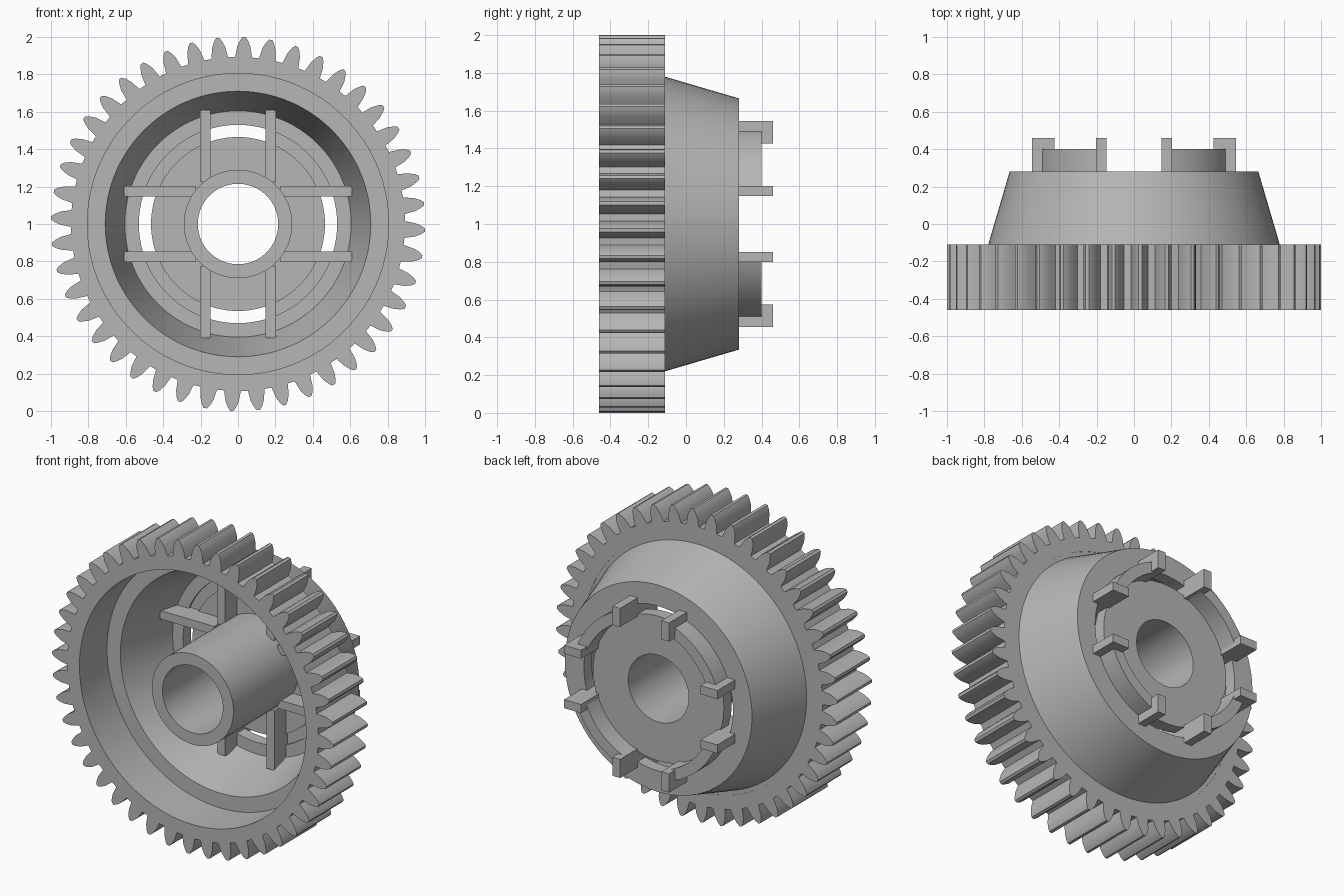
import bpy
import bmesh
from math import sin, cos, radians, pi, tau

cube = bpy.data.objects.get("Cube")
if cube:
    bpy.data.objects.remove(cube, do_unlink=True)

grey = bpy.data.materials.new("plain grey")
grey.use_nodes = True
grey.diffuse_color = (0.47, 0.47, 0.47, 1)
grey.node_tree.nodes["Principled BSDF"].inputs["Base Color"].default_value = grey.diffuse_color


def polar(r, y, a):
    """Point at radius r and clockwise angle a around the wheel axis."""
    return (r * sin(a), y, 1 + r * cos(a))


def finish(bm, name):
    bmesh.ops.recalc_face_normals(bm, faces=bm.faces)
    mesh = bpy.data.meshes.new(name)
    bm.to_mesh(mesh)
    bm.free()
    mesh.materials.append(grey)
    obj = bpy.data.objects.new(name, mesh)
    bpy.context.collection.objects.link(obj)
    bpy.ops.object.select_all(action="DESELECT")
    obj.select_set(True)
    bpy.context.view_layer.objects.active = obj
    bpy.ops.object.shade_smooth_by_angle(angle=radians(30))
    return obj


def skin(name, sections, closed=True):
    """Join a row of matching closed cross-sections into a solid."""
    bm = bmesh.new()
    rows = [[bm.verts.new(p) for p in s] for s in sections]
    pairs = list(zip(rows, rows[1:]))
    if closed:
        pairs.append((rows[-1], rows[0]))
    else:
        bm.faces.new(rows[0])
        bm.faces.new(rows[-1])
    for a, b in pairs:
        for i in range(len(a)):
            j = (i + 1) % len(a)
            bm.faces.new((a[i], a[j], b[j], b[i]))
    return finish(bm, name)


def lathe(name, profile, start=0, sweep=tau, steps=88):
    full = sweep == tau
    count = steps if full else steps + 1
    angles = [start + sweep * i / steps for i in range(count)]
    return skin(name, [[polar(r, y, a) for r, y in profile] for a in angles], full)


def box(name, low, high, turn):
    """Box given in axis offset, depth and radius, turned around the axis."""
    bm = bmesh.new()
    bmesh.ops.create_cube(bm, size=1)
    for v in bm.verts:
        u, y, r = [l if c < 0 else h for c, l, h in zip(v.co, low, high)]
        v.co = (u * cos(turn) + r * sin(turn), y, 1 - u * sin(turn) + r * cos(turn))
    return finish(bm, name)


# Toothed rim
TEETH = 44
FRONT, RIM_BACK, BACK = -0.46, -0.11, 0.28
pitch = tau / TEETH
flank = [(-0.35, 0.893), (-0.26, 0.95), (-0.15, 0.983), (-0.06, 1.0)]
tooth = flank + [(-f, r) for f, r in reversed(flank)]
sections = []
for t in range(TEETH):
    for f, r in tooth:
        a = radians(1.9) + (t + f) * pitch
        sections.append([polar(r, FRONT, a), polar(r, RIM_BACK, a),
                         polar(0.805, RIM_BACK, a), polar(0.805, FRONT, a)])
skin("toothed_rim", sections)

# Tapered shell with stepped inside and open back
lathe("tapered_shell", [(0.82, -0.18), (0.71, -0.18), (0.605, 0.2), (0.53, 0.2),
                        (0.53, BACK), (0.665, BACK), (0.78, -0.112), (0.82, -0.112)])

# Hollow hub joined to the back disc
lathe("hub_and_disc", [(0.215, FRONT), (0.29, FRONT), (0.29, 0.2),
                       (0.465, 0.2), (0.465, BACK), (0.215, BACK)])

# Ribs, clips and curved walls, repeated on four sides
for q in range(4):
    turn = q * pi / 2
    for side in (-1, 1):
        inner, outer = sorted((side * 0.147, side * 0.202))
        box("rib", (inner, 0.08, 0.225), (outer, 0.205, 0.61), turn)
        box("clip", (inner, 0.19, 0.425), (outer, 0.46, 0.545), turn)
    lathe("curved_wall", [(0.46, 0.215), (0.53, 0.215), (0.53, 0.4), (0.46, 0.4)],
          turn + radians(20), radians(50), 12)
